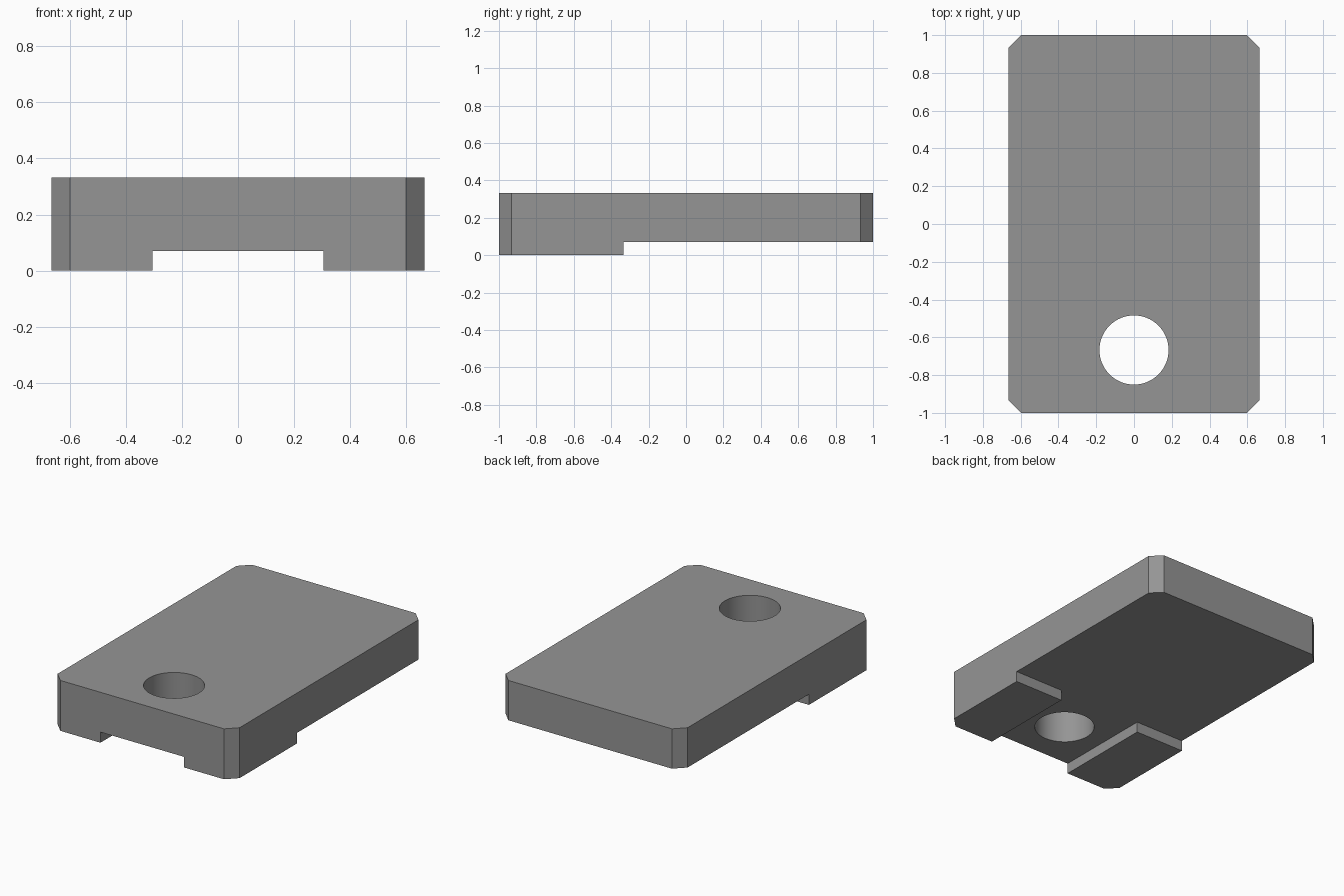
import bpy, bmesh, math

if "Cube" in bpy.data.objects:
    bpy.data.objects.remove(bpy.data.objects["Cube"])


def prism(name, outline, z0, z1):
    """Extrude a counter-clockwise xy outline from z0 to z1."""
    bm = bmesh.new()
    base = bm.faces.new([bm.verts.new((x, y, z0)) for x, y in outline])
    top = bmesh.ops.extrude_face_region(bm, geom=[base])["geom"]
    bmesh.ops.translate(bm, vec=(0, 0, z1 - z0),
                        verts=[v for v in top if isinstance(v, bmesh.types.BMVert)])
    bmesh.ops.recalc_face_normals(bm, faces=bm.faces)
    mesh = bpy.data.meshes.new(name)
    bm.to_mesh(mesh)
    bm.free()
    obj = bpy.data.objects.new(name, mesh)
    bpy.context.collection.objects.link(obj)
    return obj


def cut(target, cutter):
    """Subtract the cutter from the target, then discard it."""
    cutter.hide_render = True
    mod = target.modifiers.new("cut", "BOOLEAN")
    mod.operation = "DIFFERENCE"
    mod.solver = "EXACT"
    mod.object = cutter
    bpy.context.view_layer.objects.active = target
    bpy.ops.object.modifier_apply(modifier=mod.name)
    bpy.data.objects.remove(cutter)


W, L, H, C = 0.665, 1.0, 0.333, 0.067      # half width, half length, height, chamfer
STEP, PAD_X, PAD_Y = 0.07, 0.305, -0.333   # foot height, inner side, back end

# Block with chamfered vertical corners
block = prism("block", [(-W + C, -L), (W - C, -L), (W, -L + C), (W, L - C),
                        (W - C, L), (-W + C, L), (-W, L - C), (-W, -L + C)], 0, H)

# T-shaped relief underneath leaves two feet at the front
cut(block, prism("relief_cutter", [(-PAD_X, -1.2), (PAD_X, -1.2), (PAD_X, PAD_Y), (1, PAD_Y),
                                   (1, 1.2), (-1, 1.2), (-1, PAD_Y), (-PAD_X, PAD_Y)],
                 -0.1, STEP))

# Round through hole
N, R = 64, 0.183
ring = [(R * math.cos(2 * math.pi * i / N), -0.667 + R * math.sin(2 * math.pi * i / N))
        for i in range(N)]
cut(block, prism("hole_cutter", ring, -0.1, 0.5))

# Single grey colour
grey = bpy.data.materials.new("grey")
grey.diffuse_color = (0.3, 0.3, 0.3, 1)
grey.use_nodes = True
grey.node_tree.nodes["Principled BSDF"].inputs["Base Color"].default_value = grey.diffuse_color
block.data.materials.clear()
block.data.materials.append(grey)

# Smooth hole wall, sharp edges elsewhere
bpy.ops.object.select_all(action="DESELECT")
block.select_set(True)
bpy.context.view_layer.objects.active = block
bpy.ops.object.shade_smooth_by_angle(angle=math.radians(30))
